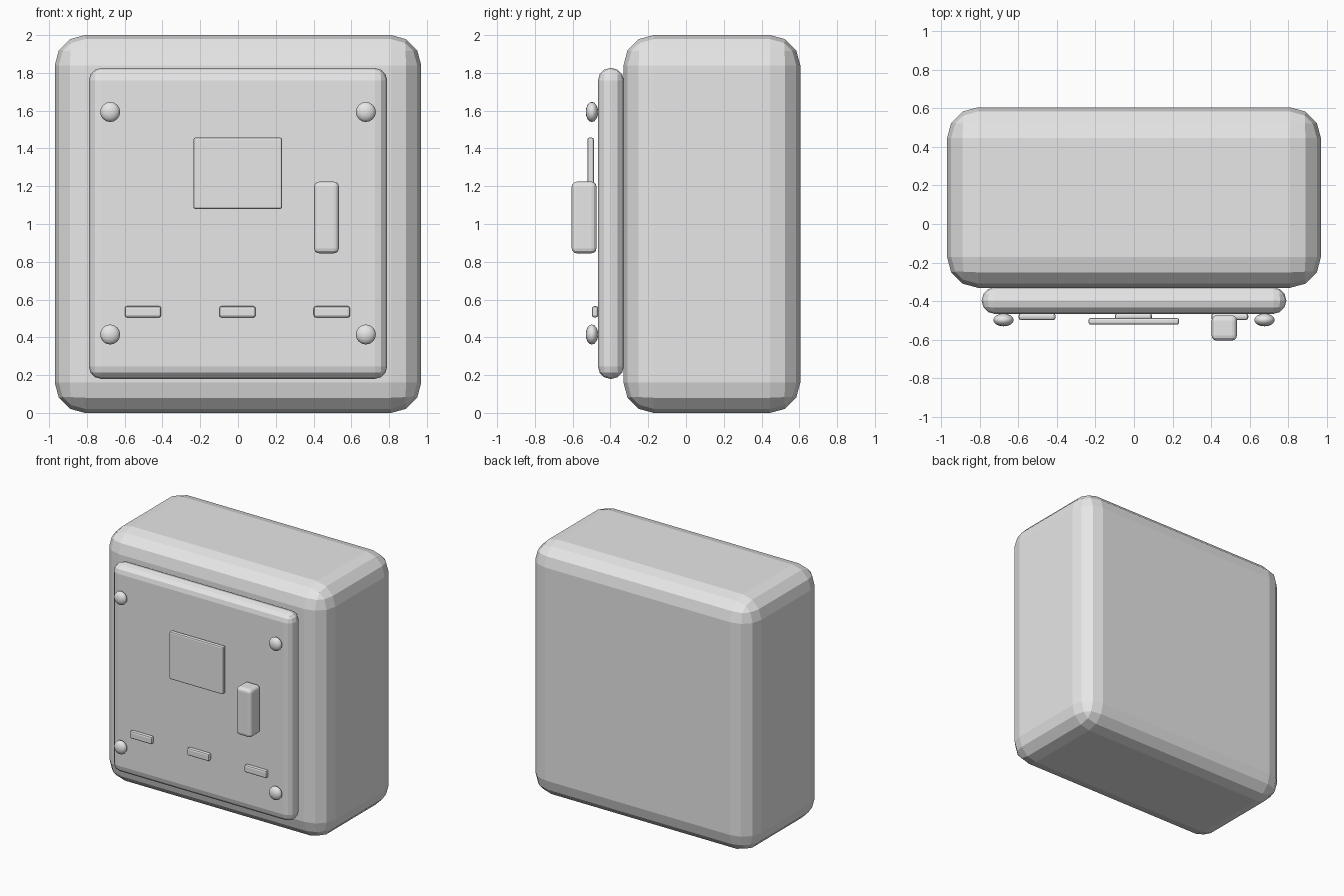
import bpy
import bmesh

if "Cube" in bpy.data.objects:
    bpy.data.objects.remove(bpy.data.objects["Cube"])

grey = bpy.data.materials.new("light_grey")
grey.diffuse_color = (0.8, 0.8, 0.8, 1.0)
grey.use_nodes = True
grey.node_tree.nodes["Principled BSDF"].inputs["Base Color"].default_value = grey.diffuse_color


def rounded_box(name, x, y, z, bevel, segments=3):
    """Box from (min, max) ranges with rounded edges."""
    bm = bmesh.new()
    bmesh.ops.create_cube(bm, size=1)
    for v in bm.verts:
        for i, (lo, hi) in enumerate((x, y, z)):
            v.co[i] = (lo + hi) / 2 + v.co[i] * (hi - lo)
    bmesh.ops.bevel(bm, geom=bm.edges[:], offset=bevel, segments=segments,
                    profile=0.5, affect='EDGES')
    return add_object(name, bm)


def add_object(name, bm):
    mesh = bpy.data.meshes.new(name)
    bm.to_mesh(mesh)
    bm.free()
    mesh.materials.append(grey)
    obj = bpy.data.objects.new(name, mesh)
    bpy.context.collection.objects.link(obj)
    return obj


# Cabinet and its door panel
rounded_box("cabinet_body", (-0.97, 0.97), (-0.331, 0.605), (0, 2), 0.16)
rounded_box("door_panel", (-0.79, 0.79), (-0.466, -0.329), (0.18, 1.826), 0.066)

# Display plate and handle
rounded_box("display_plate", (-0.236, 0.234), (-0.522, -0.488), (1.08, 1.457), 0.01, 2)
rounded_box("handle", (0.403, 0.534), (-0.605, -0.474), (0.845, 1.224), 0.026)

# Row of small label plates
for i, cx in enumerate((-0.503, -0.003, 0.497)):
    rounded_box(f"label_plate_{i + 1}", (cx - 0.096, cx + 0.096),
                (-0.498, -0.464), (0.505, 0.565), 0.012, 2)

# Flattened round screw heads in the door corners
for side, sx in (("left", -1), ("right", 1)):
    for level, cz in (("lower", 0.415), ("upper", 1.593)):
        bm = bmesh.new()
        bmesh.ops.create_uvsphere(bm, u_segments=16, v_segments=8, radius=0.053)
        bmesh.ops.scale(bm, vec=(1, 0.62, 1), verts=bm.verts)
        bmesh.ops.translate(bm, vec=(sx * 0.677, -0.498, cz), verts=bm.verts)
        for f in bm.faces:
            f.smooth = True
        add_object(f"screw_{level}_{side}", bm)
